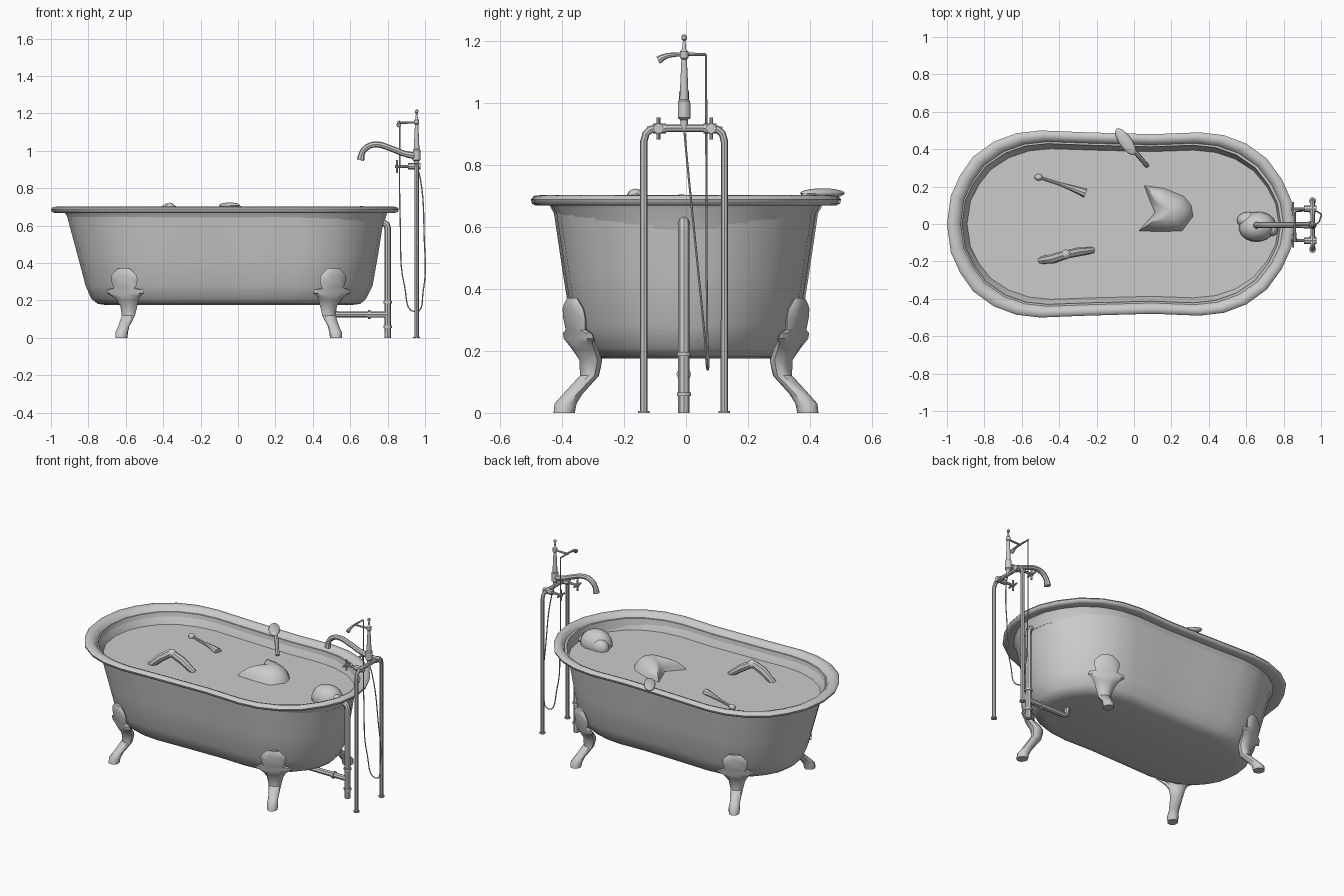
import bpy, bmesh, math
from mathutils import Vector, Matrix

if "Cube" in bpy.data.objects:
    bpy.data.objects.remove(bpy.data.objects["Cube"], do_unlink=True)

grey = bpy.data.materials.new("plain_grey")
grey.use_nodes = True
grey.diffuse_color = (0.6, 0.6, 0.6, 1)
grey.node_tree.nodes["Principled BSDF"].inputs["Base Color"].default_value = (0.6, 0.6, 0.6, 1)


def finish(ob, angle=40):
    bpy.ops.object.select_all(action='DESELECT')
    ob.select_set(True)
    bpy.context.view_layer.objects.active = ob
    if ob.type == 'CURVE':
        bpy.ops.object.convert(target='MESH')
        ob = bpy.context.object
    ob.data.materials.clear()
    ob.data.materials.append(grey)
    bpy.ops.object.shade_smooth_by_angle(angle=math.radians(angle))
    return ob


def from_bmesh(name, bm, angle=40):
    bmesh.ops.recalc_face_normals(bm, faces=bm.faces)
    me = bpy.data.meshes.new(name)
    bm.to_mesh(me)
    bm.free()
    ob = bpy.data.objects.new(name, me)
    bpy.context.collection.objects.link(ob)
    return finish(ob, angle)


def loft(name, rings, angle=40):
    """Skin a stack of closed rings and cap both ends."""
    bm = bmesh.new()
    rows = [[bm.verts.new(p) for p in ring] for ring in rings]
    n = len(rows[0])
    for a, b in zip(rows, rows[1:]):
        for i in range(n):
            j = (i + 1) % n
            bm.faces.new((a[i], a[j], b[j], b[i]))
    bm.faces.new(rows[0][::-1])
    bm.faces.new(rows[-1])
    return from_bmesh(name, bm, angle)


def lathe(name, x, y, profile, n=14):
    ang = [2 * math.pi * i / n for i in range(n)]
    return loft(name, [[(x + r * math.cos(a), y + r * math.sin(a), z) for a in ang]
                       for z, r in profile])


def tube(name, pts, r, radii=None, smooth=False):
    cu = bpy.data.curves.new(name, 'CURVE')
    cu.dimensions = '3D'
    cu.bevel_depth = r
    cu.bevel_resolution = 2
    cu.use_fill_caps = True
    cu.resolution_u = 6
    if smooth:
        sp = cu.splines.new('BEZIER')
        sp.bezier_points.add(len(pts) - 1)
        ends = sp.bezier_points
        for p, co in zip(ends, pts):
            p.co = co
            p.handle_left_type = p.handle_right_type = 'AUTO'
    else:
        sp = cu.splines.new('POLY')
        sp.points.add(len(pts) - 1)
        ends = sp.points
        for p, co in zip(ends, pts):
            p.co = (*co, 1)
    for p, k in zip(ends, radii or [1] * len(pts)):
        p.radius = k
    ob = bpy.data.objects.new(name, cu)
    bpy.context.collection.objects.link(ob)
    return finish(ob)


def ball(name, loc, size, rot=0.0):
    bm = bmesh.new()
    m = Matrix.Translation(loc) @ Matrix.Rotation(rot, 4, 'Z') @ Matrix.Diagonal((*size, 1))
    bmesh.ops.create_uvsphere(bm, u_segments=16, v_segments=10, radius=1, matrix=m)
    return from_bmesh(name, bm)


# Tub: waisted oval outline, resized per height level
half = [(-1, 0), (-.98, .15), (-.93, .26), (-.86, .36), (-.75, .44), (-.63, .485), (-.5, .5),
        (-.25, .49), (.1, .48), (.35, .49), (.48, .475), (.6, .43), (.71, .35), (.79, .24),
        (.84, .13), (.86, 0)]
outline = half + [(x, -y) for x, y in half[-2:0:-1]]


def level(z, x0, x1, yh):
    return [((x0 + x1) / 2 + (x + .07) / 1.86 * (x1 - x0), -y / .5 * yh, z) for x, y in outline]


tub_levels = [(.175, -.70, .60, .27), (.182, -.75, .655, .31), (.21, -.785, .685, .337),
              (.28, -.815, .72, .37), (.45, -.86, .75, .397), (.672, -.92, .785, .43),
              (.668, -.98, .84, .485), (.675, -.996, .856, .497), (.688, -1, .86, .5),
              (.70, -.99, .85, .49), (.702, -.965, .83, .47), (.694, -.94, .81, .45),
              (.66, -.92, .795, .435), (.6, -.89, .775, .40), (.28, -.79, .69, .34),
              (.21, -.7, .6, .27)]
loft("bathtub", [level(*v) for v in tub_levels], 50)

# Water surface
bm = bmesh.new()
bm.faces.new([bm.verts.new(p) for p in level(.605, -.893, .778, .403)])
from_bmesh("water", bm)

# Clawed legs: lobed plate tapering down to an ankle and foot
# rows: height, half width, outward centre, half depth
leg_rows = [(0, .032, .045, .035), (.03, .034, .04, .036), (.06, .03, .015, .032),
            (.12, .038, -.045, .03), (.17, .05, -.05, .035), (.205, .068, -.03, .036),
            (.225, .085, -.016, .03), (.24, .112, -.008, .022), (.258, .105, -.002, .02),
            (.268, .066, .002, .022), (.31, .078, .008, .02), (.335, .074, .012, .018),
            (.352, .056, .015, .016), (.37, .036, .016, .01)]
for label, cx, sx in (("right", -.605, -1), ("left", .505, 1)):
    for end, sy in (("front", -1), ("back", 1)):
        out = Vector((sx * .42, sy * .9, 0)).normalized()
        side = Vector((-out.y, out.x, 0))
        base = Vector((cx, sy * .352, 0))
        rings = []
        for z, w, d, t in leg_rows:
            ring = []
            for i in range(10):
                a = 2 * math.pi * i / 10
                ring.append(base + side * (w * math.cos(a)) + out * (d + t * math.sin(a))
                            + Vector((0, 0, z)))
            rings.append(ring)
        loft(f"{end}_{label}_leg", rings)

# Drain: overflow riser, collars, waste pipe
tube("overflow_pipe", [(.8, -.007, 0), (.8, -.007, .585), (.795, -.007, .605),
                       (.78, -.007, .615), (.745, -.007, .615)], .018)
for z in (.06, .19):
    lathe("pipe_collar", .8, -.007, [(z - .006, .023), (z + .006, .023)])
tube("waste_pipe", [(.8, -.007, .125), (.53, -.007, .125), (.51, -.007, .135),
                    (.505, -.007, .18)], .017)
tube("waste_collar", [(.695, -.007, .125), (.708, -.007, .125)], .024)

# Faucet stand: two posts bent into one crossbar
fx = .955
arch = [(-.13, 0), (-.13, .875), (-.123, .9), (-.108, .914), (-.09, .918)]
path = arch + [(-y, z) for y, z in arch[::-1]]
tube("faucet_stand", [(fx, y - .006, z) for y, z in path], .012)
for s in (-1, 1):
    lathe("post_foot", fx, s * .13 - .006, [(0, .019), (.006, .019)])
    vy = s * .085 - .004
    # Valve with cross handle
    tube("valve_body", [(fx + .02, vy, .917), (.91, vy, .917)], .017)
    tube("valve_stem", [(.91, vy, .917), (.84, vy, .917)], .008)
    tube("valve_handle_upright", [(.85, vy, .882), (.85, vy, .952)], .006)
    tube("valve_handle_cross", [(.85, vy - .036, .917), (.85, vy + .036, .917)], .006)
    tube("stand_coupling", [(fx, vy + s * .018, .917), (fx, vy - s * .025, .917)], .016)

# Central column with finial
lathe("faucet_column", fx, -.006,
      [(.915, .012), (.945, .013), (.952, .021), (.975, .021), (1.005, .02), (1.01, .015),
       (1.08, .012), (1.14, .009), (1.145, .014), (1.165, .014), (1.172, .007),
       (1.2, .004), (1.205, .009), (1.215, .009), (1.22, .004)])
tube("spout", [(fx, -.006, .972), (.89, -.006, .985), (.82, -.006, 1.012), (.74, -.006, 1.034),
               (.69, -.006, 1.02), (.662, -.006, .985), (.655, -.006, .95)],
     .016, [1.2, 1, 1, 1, 1, 1, 1.25], True)

# Hand shower and its hose
tube("shower_bracket", [(fx, -.006, 1.152), (.86, -.006, 1.15)], .006)
tube("hand_shower", [(.86, .065, 1.155), (.86, -.03, 1.155), (.86, -.065, 1.15),
                     (.86, -.09, 1.137)], .008, [.6, .8, 1.1, 1.6], True)
tube("shower_hose", [(.865, .065, 1.155), (.868, .066, .6), (.89, .068, .28), (.95, .07, .14),
                     (.99, .06, .25), (.995, .03, .55), (.975, 0, .85), (.955, -.006, .92)],
     .0035, None, True)

# Bather: head, torso above the water, bent knee, hand
ball("head", (.66, -.015, .62), (.1, .08, .085), .15)
ball("hair", (.61, .02, .615), (.06, .045, .055))
ball("nose", (.735, -.03, .625), (.035, .035, .045))
foot_line = [(.02, -.04), (.14, -.045), (.26, -.04), (.32, .04), (.31, .1), (.27, .15),
             (.16, .195), (.05, .21), (.08, .13), (.11, .06)]
apex = Vector((.19, .07))
rings = []
for z, k in ((.595, 1), (.63, .88), (.66, .66), (.678, .38), (.684, .1)):
    rings.append([(*(apex + (Vector(p) - apex) * k), z) for p in foot_line])
loft("torso", rings, 60)
tube("thigh", [(-.22, -.14, .6), (-.3, -.15, .66), (-.37, -.165, .70)], .024, [.7, 1, .9])
tube("shin", [(-.37, -.165, .70), (-.43, -.185, .66), (-.5, -.195, .595)], .024, [1, 1.1, .8])
ball("knee", (-.365, -.163, .697), (.028, .026, .026))
ball("toes", (-.51, .25, .61), (.022, .018, .02))
tube("floating_stick", [(-.51, .25, .612), (-.4, .215, .612), (-.34, .195, .614),
                        (-.26, .165, .608)], .014, [.5, .6, 1, 1.7], True)

# Long handled brush resting on the rim
tube("brush_handle", [(-.03, .42, .71), (.02, .37, .69), (.07, .31, .62)], .013, [1, 1, .9])
ball("brush_head", (-.045, .44, .708), (.085, .034, .016), math.radians(-55))
